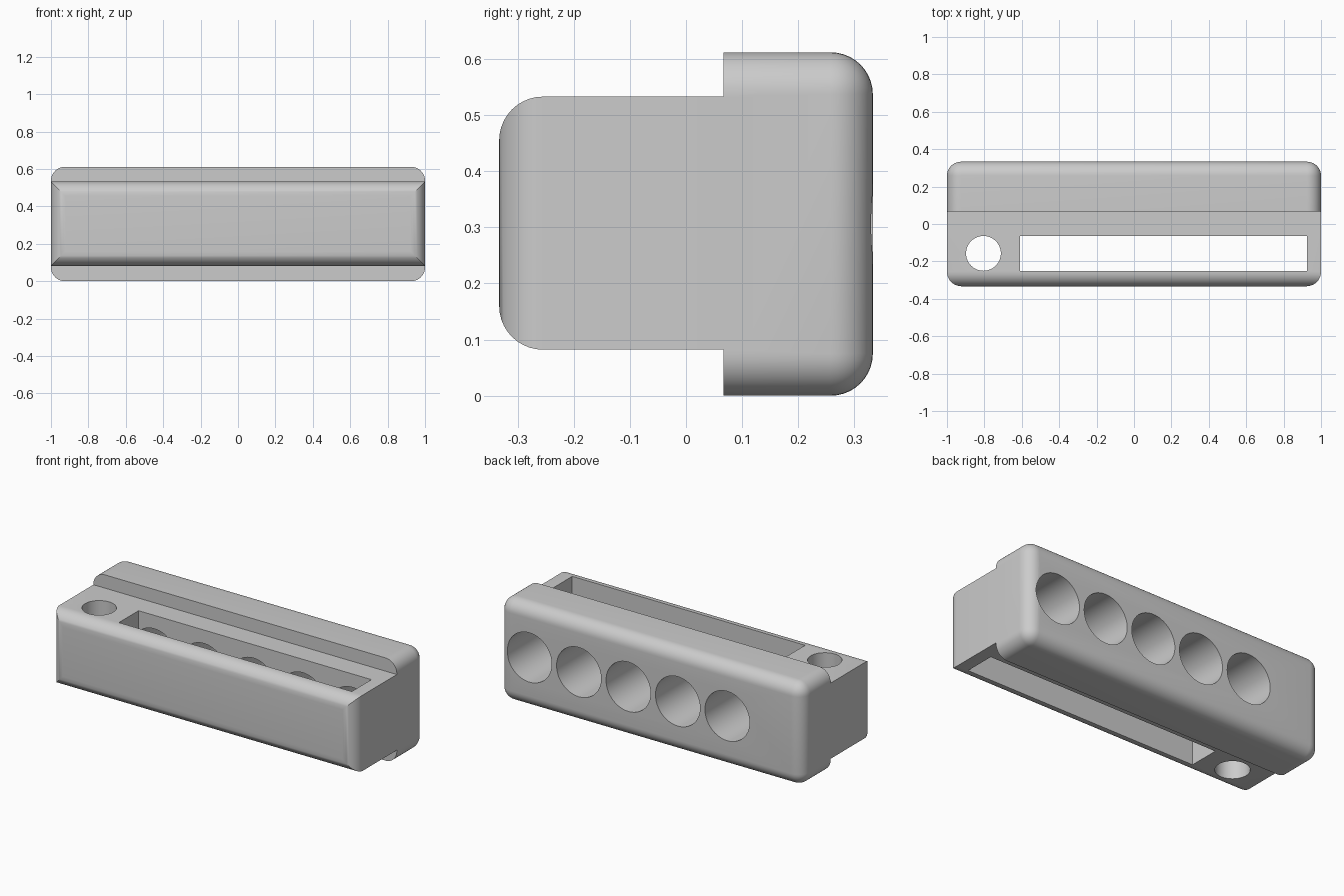
import bpy, bmesh, math
from mathutils import Vector

if "Cube" in bpy.data.objects:
    bpy.data.objects.remove(bpy.data.objects["Cube"])


def box(name, lo, hi, radius=0, pick=None):
    """Box between two corners; edges accepted by pick(v1, v2) are rounded."""
    bm = bmesh.new()
    bmesh.ops.create_cube(bm, size=1)
    lo, hi = Vector(lo), Vector(hi)
    for v in bm.verts:
        v.co = Vector(l + (c + 0.5) * (h - l) for l, h, c in zip(lo, hi, v.co))
    if radius:
        edges = [e for e in bm.edges if pick(e.verts[0].co, e.verts[1].co)]
        bmesh.ops.bevel(bm, geom=edges, offset=radius, offset_type='OFFSET',
                        segments=10, profile=0.5, affect='EDGES')
    mesh = bpy.data.meshes.new(name)
    bm.to_mesh(mesh)
    bm.free()
    obj = bpy.data.objects.new(name, mesh)
    bpy.context.collection.objects.link(obj)
    return obj


def bore(name, radius, depth, loc, rot=(0, 0, 0)):
    bpy.ops.mesh.primitive_cylinder_add(vertices=64, radius=radius, depth=depth,
                                        location=loc, rotation=rot)
    bpy.context.object.name = name
    return bpy.context.object


def combine(target, other, operation):
    bpy.context.view_layer.update()
    mod = target.modifiers.new("combine", 'BOOLEAN')
    mod.operation, mod.solver, mod.object = operation, 'EXACT', other
    bpy.context.view_layer.objects.active = target
    bpy.ops.object.modifier_apply(modifier=mod.name)
    bpy.data.objects.remove(other)


STEP, BACK, FRONT = 0.067, 0.333, -0.333
MID_Z = 0.306

# taller rear block, rounded everywhere except around its flat front face
body = box("holder_body", (-1, STEP, 0), (1, BACK, 0.612), 0.075,
           lambda a, b: max(a.y, b.y) > STEP + 0.01)

# lower front block, rounded around its front face
front = box("front_block", (-1, FRONT, 0.082), (1, STEP + 0.04, 0.533), 0.078,
            lambda a, b: max(a.y, b.y) < FRONT + 0.01)
combine(body, front, 'UNION')

# five bores from the back into the slot
for i in range(5):
    x = -0.505 + i * 0.326
    y0, y1 = -0.08, 0.4
    combine(body, bore("rear_bore", 0.147, y1 - y0, (x, (y0 + y1) / 2, MID_Z),
                       (math.pi / 2, 0, 0)), 'DIFFERENCE')

# long slot and round hole, both straight through from top to bottom
combine(body, box("slot", (-0.61, -0.25, -0.1), (0.925, -0.065, 0.8)), 'DIFFERENCE')
combine(body, bore("side_hole", 0.093, 1, (-0.805, -0.157, MID_Z)), 'DIFFERENCE')

# smooth rounded edges, crisp corners
bpy.ops.object.select_all(action='DESELECT')
body.select_set(True)
bpy.context.view_layer.objects.active = body
bpy.ops.object.shade_smooth_by_angle(angle=math.radians(30))
